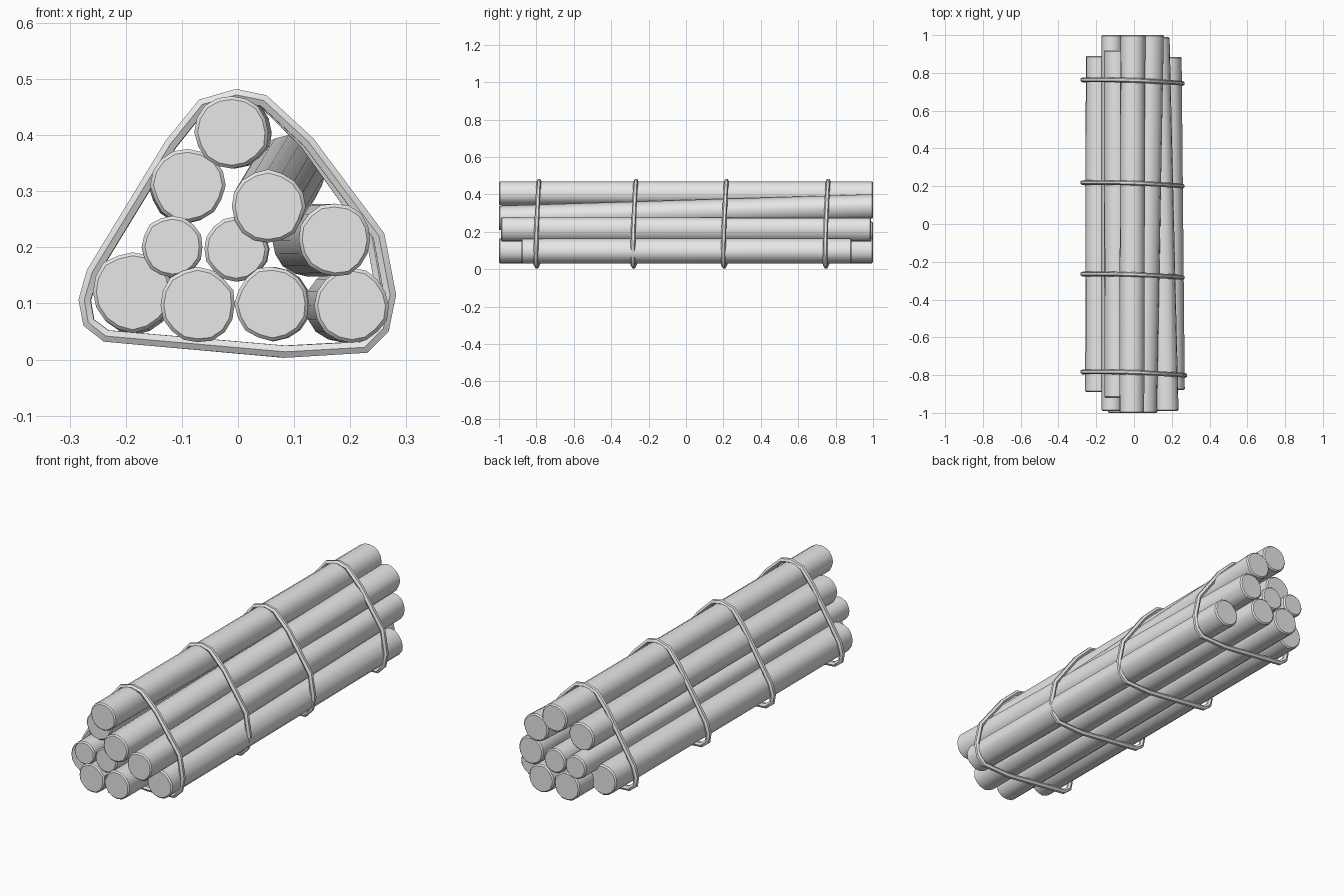
import bpy, bmesh, math, random
from mathutils import Vector

if "Cube" in bpy.data.objects:
    bpy.data.objects.remove(bpy.data.objects["Cube"])

random.seed(4)
grey = bpy.data.materials.new("plain grey")
grey.diffuse_color = (0.8, 0.8, 0.8, 1)
grey.use_nodes = True
grey.node_tree.nodes["Principled BSDF"].inputs["Base Color"].default_value = grey.diffuse_color


def finish(ob, angle):
    bpy.ops.object.select_all(action='DESELECT')
    ob.select_set(True)
    bpy.context.view_layer.objects.active = ob
    bpy.ops.object.shade_smooth_by_angle(angle=math.radians(angle))


def log(name, front, back, r, y0, y1, sides=16):
    """Slightly irregular pole with softened ends, running from front to back."""
    bm = bmesh.new()
    wobble = [random.uniform(0.97, 1.03) for _ in range(sides)]
    b = 0.006
    rings = []
    for y, s in ((y0, 1 - b / r), (y0 + b, 1), (y1 - b, 1), (y1, 1 - b / r)):
        t = (y + 1) / 2
        cx = front[0] + (back[0] - front[0]) * t
        cz = front[1] + (back[1] - front[1]) * t
        ring = []
        for i in range(sides):
            a = 2 * math.pi * i / sides
            rr = r * s * wobble[i]
            ring.append(bm.verts.new((cx + rr * math.cos(a), y, cz + rr * math.sin(a))))
        rings.append(ring)
    for p, q in zip(rings, rings[1:]):
        for i in range(sides):
            j = (i + 1) % sides
            bm.faces.new((p[i], p[j], q[j], q[i]))
    bm.faces.new(rings[0])
    bm.faces.new(rings[-1])
    bmesh.ops.recalc_face_normals(bm, faces=bm.faces)
    me = bpy.data.meshes.new(name)
    bm.to_mesh(me)
    bm.free()
    me.materials.append(grey)
    ob = bpy.data.objects.new(name, me)
    bpy.context.collection.objects.link(ob)
    finish(ob, 35)


# Poles: name, front centre (x, z), back centre (x, z), radius, y start, y end
logs = [
    ("top_log", (-0.011, 0.405), (-0.005, 0.405), 0.066, -1, 1),
    ("upper_left_log", (-0.089, 0.310), (-0.092, 0.308), 0.066, -0.92, 0.92),
    ("upper_right_log", (0.054, 0.272), (0.091, 0.334), 0.065, -1, 1),
    ("middle_left_log", (-0.117, 0.201), (-0.117, 0.200), 0.055, -0.99, 1),
    ("middle_log", (-0.004, 0.197), (-0.002, 0.197), 0.057, -0.99, 0.99),
    ("middle_right_log", (0.173, 0.213), (0.125, 0.212), 0.065, -0.99, 0.99),
    ("bottom_left_log", (-0.188, 0.120), (-0.184, 0.116), 0.072, -0.89, 0.89),
    ("bottom_inner_left_log", (-0.072, 0.097), (-0.072, 0.097), 0.067, -1, 1),
    ("bottom_inner_right_log", (0.061, 0.100), (0.064, 0.100), 0.066, -1, 1),
    ("bottom_right_log", (0.204, 0.096), (0.185, 0.097), 0.066, -0.88, 0.885),
]
for spec in logs:
    log(*spec)

# Binding loops: shared centreline in (x, z), drawn as a thin cord
outline = [(-0.273, 0.106), (-0.259, 0.155), (-0.120, 0.383), (-0.063, 0.454),
           (-0.003, 0.471), (0.046, 0.461), (0.126, 0.387), (0.251, 0.220),
           (0.271, 0.115), (0.259, 0.055), (0.226, 0.022), (0.085, 0.014),
           (-0.235, 0.042), (-0.266, 0.066)]
for n, (y, right) in enumerate(((-0.79, 1.0), (-0.272, 0.95), (0.212, 0.95), (0.756, 0.95))):
    cu = bpy.data.curves.new("binding_cord", 'CURVE')
    cu.dimensions = '3D'
    cu.bevel_depth = 0.0125
    cu.bevel_resolution = 1
    sp = cu.splines.new('POLY')
    sp.points.add(len(outline) - 1)
    sp.use_cyclic_u = True
    for p, (x, z) in zip(sp.points, outline):
        px = x * right if x > 0 else x
        py = y - 0.035 * x + 0.02 * (z - 0.24)
        p.co = (px, py, z, 1)
    cu.materials.append(grey)
    ob = bpy.data.objects.new("binding_cord_%d" % (n + 1), cu)
    bpy.context.collection.objects.link(ob)
    bpy.ops.object.select_all(action='DESELECT')
    ob.select_set(True)
    bpy.context.view_layer.objects.active = ob
    bpy.ops.object.convert(target='MESH')
    finish(bpy.context.object, 35)
